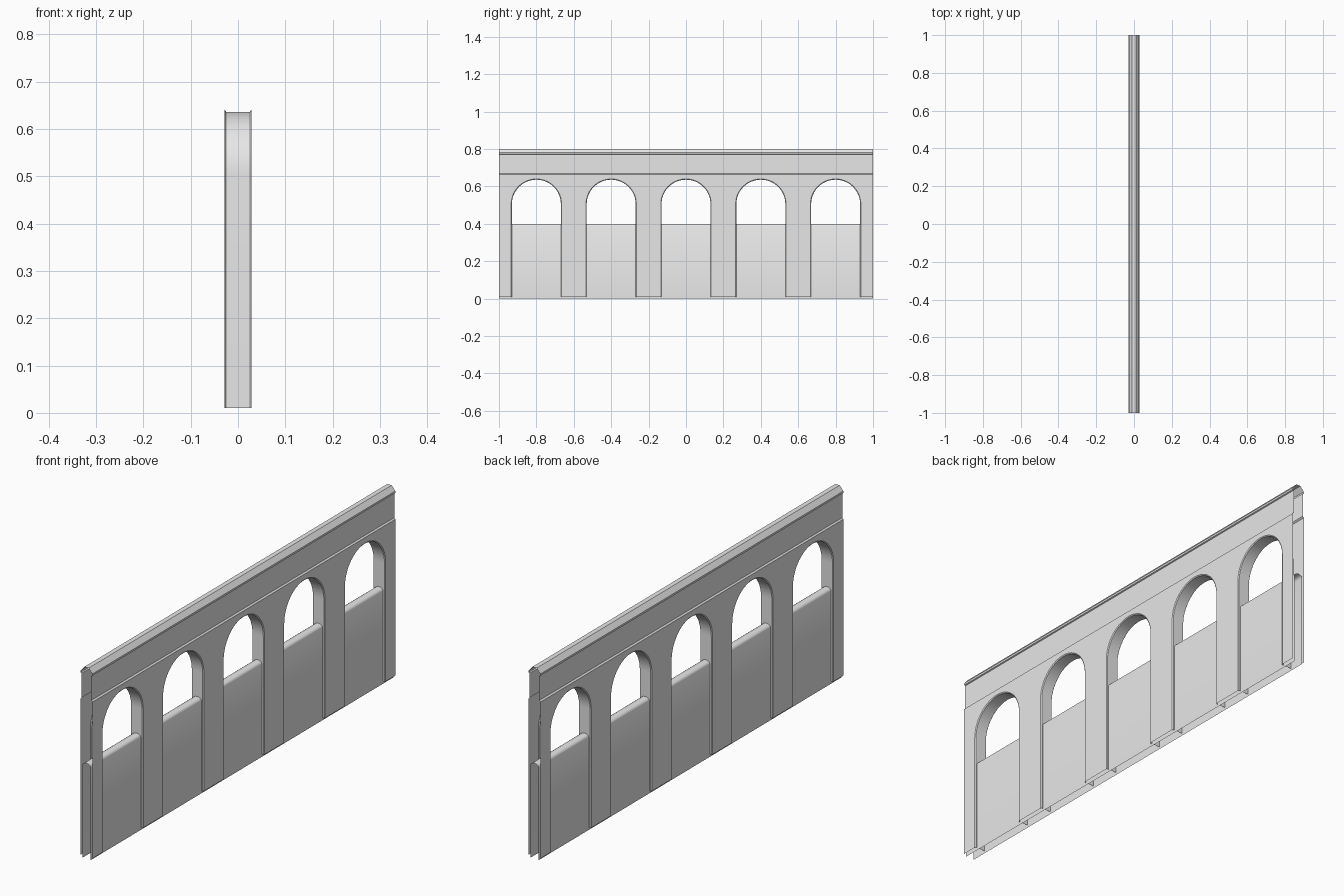
import bpy
import bmesh
from math import cos, sin, pi, radians

cube = bpy.data.objects.get("Cube")
if cube:
    bpy.data.objects.remove(cube, do_unlink=True)

GREY = (0.8, 0.8, 0.8, 1.0)
stone = bpy.data.materials.new("pale_stone")
stone.use_nodes = True
stone.diffuse_color = GREY
stone.node_tree.nodes["Principled BSDF"].inputs["Base Color"].default_value = GREY

HALF_LENGTH = 1.0
FACE_X = 0.028          # outer wall face
REVEAL_X = 0.025        # where the arch chamfer ends
WALL_BASE, WALL_TOP = 0.01, 0.663
SPRING, RADIUS, CHAMFER = 0.505, 0.131, 0.004
CENTRES = [-0.8, -0.4, 0.0, 0.4, 0.8]


def make_object(name, bm):
    bmesh.ops.recalc_face_normals(bm, faces=bm.faces)
    mesh = bpy.data.meshes.new(name)
    bm.to_mesh(mesh)
    bm.free()
    mesh.materials.append(stone)
    obj = bpy.data.objects.new(name, mesh)
    bpy.context.collection.objects.link(obj)
    bpy.ops.object.select_all(action="DESELECT")
    obj.select_set(True)
    bpy.context.view_layer.objects.active = obj
    bpy.ops.object.shade_smooth_by_angle(angle=radians(30))
    return obj


def loft(name, rows):
    """Skin a sheet through equally long rows of points."""
    bm = bmesh.new()
    grid = [[bm.verts.new(p) for p in row] for row in rows]
    for a, b in zip(grid, grid[1:]):
        for i in range(len(a) - 1):
            bm.faces.new((a[i], a[i + 1], b[i + 1], b[i]))
    return make_object(name, bm)


def extrude_along_wall(name, half_profile):
    """Mirror an (x, z) half profile and run it the length of the wall."""
    profile = half_profile + [(-x, z) for x, z in reversed(half_profile) if x > 0]
    loft(name, [[(x, y, z) for x, z in profile] for y in (-HALF_LENGTH, HALF_LENGTH)])


def arch(centre, radius, steps=24):
    """Opening outline as (y, z), from one foot over the crown to the other."""
    curve = [(centre - radius * cos(pi * i / steps), SPRING + radius * sin(pi * i / steps))
             for i in range(steps + 1)]
    return [(centre - radius, WALL_BASE)] + curve + [(centre + radius, WALL_BASE)]


# Arcaded wall faces, left and right
outline = [(-HALF_LENGTH, WALL_BASE)]
for c in CENTRES:
    outline += arch(c, RADIUS + CHAMFER)
outline += [(HALF_LENGTH, WALL_BASE), (HALF_LENGTH, WALL_TOP), (-HALF_LENGTH, WALL_TOP)]
for side, name in ((1, "left_wall_face"), (-1, "right_wall_face")):
    bm = bmesh.new()
    face = bm.faces.new([bm.verts.new((side * FACE_X, y, z)) for y, z in outline])
    face.normal_update()
    if face.normal.x * side < 0:
        face.normal_flip()
    bmesh.ops.triangulate(bm, faces=[face])
    make_object(name, bm)

# Arch linings with a chamfer at each face
for number, c in enumerate(CENTRES, 1):
    sections = [(-FACE_X, CHAMFER), (-REVEAL_X, 0), (REVEAL_X, 0), (FACE_X, CHAMFER)]
    loft(f"arch_lining_{number}",
         [[(x, y, z) for y, z in arch(c, RADIUS + extra)] for x, extra in sections])

# Parapet with its ledge below and sloped coping on top
extrude_along_wall("parapet_and_coping", [
    (FACE_X, WALL_TOP), (0.022, 0.668), (0.022, 0.77),
    (0.027, 0.772), (0.027, 0.78), (0.01, 0.8)])

# Low infill panel with a rounded sill
extrude_along_wall("infill_panel", [
    (0.019, 0), (0.019, 0.388), (0.016, 0.394), (0.01, 0.398), (0, 0.4)])
